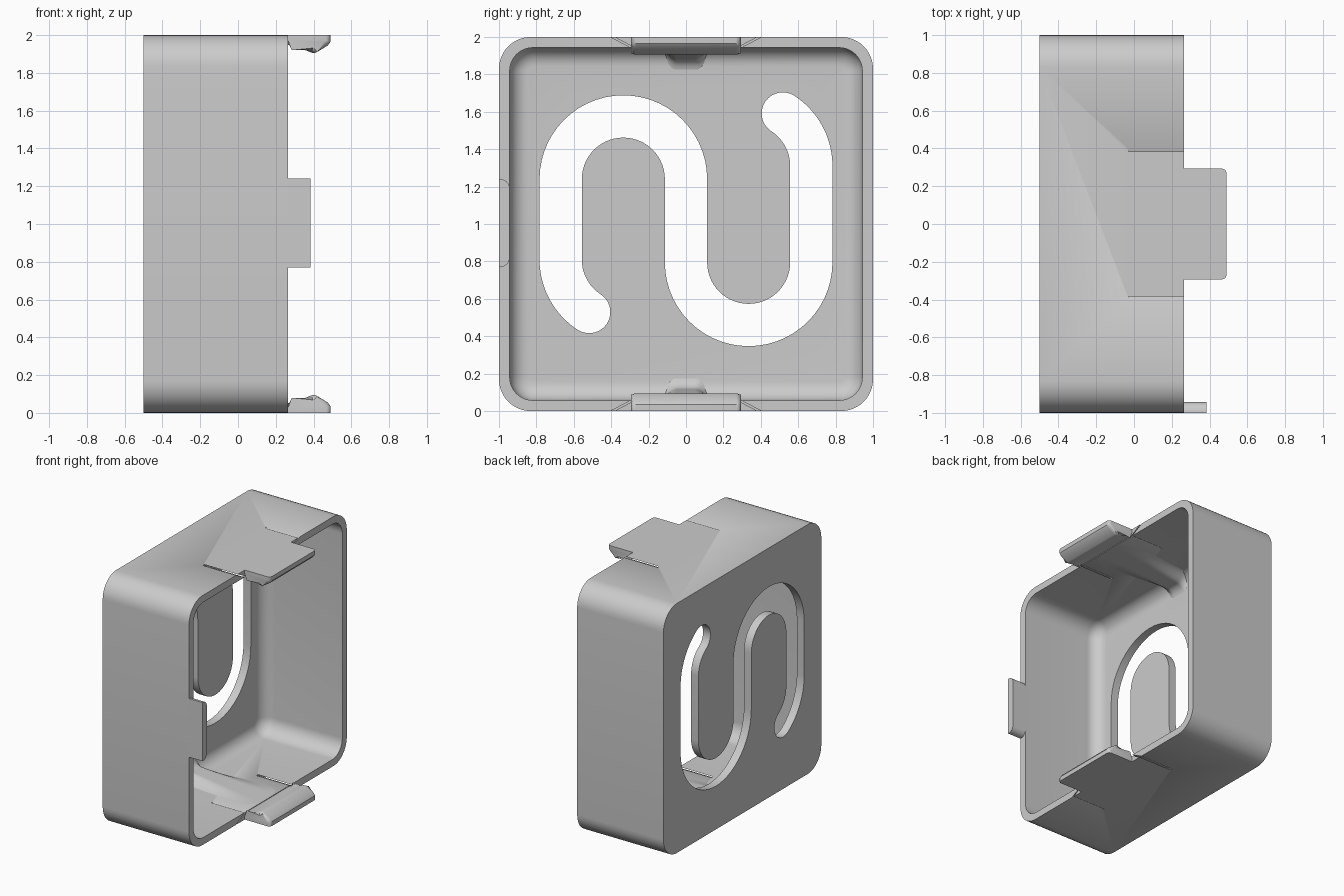
import bpy, bmesh, math
from math import sin, cos, radians

cube = bpy.data.objects.get("Cube")
if cube:
    bpy.data.objects.remove(cube, do_unlink=True)

grey = bpy.data.materials.new("light_grey")
grey.use_nodes = True
colour = (0.6, 0.6, 0.6, 1)
grey.diffuse_color = colour
grey.node_tree.nodes["Principled BSDF"].inputs["Base Color"].default_value = colour

BACK, FLOOR, RIM = -0.5, -0.435, 0.265
WALL = 0.057


def finish(name, bm, recalc=True):
    if recalc:
        bmesh.ops.recalc_face_normals(bm, faces=bm.faces)
    mesh = bpy.data.meshes.new(name)
    bm.to_mesh(mesh)
    bm.free()
    mesh.materials.append(grey)
    obj = bpy.data.objects.new(name, mesh)
    bpy.context.collection.objects.link(obj)
    return obj


def select(obj):
    bpy.ops.object.select_all(action='DESELECT')
    obj.select_set(True)
    bpy.context.view_layer.objects.active = obj


def smooth(obj, angle=30):
    select(obj)
    bpy.ops.object.shade_smooth_by_angle(angle=radians(angle))


def prism_mesh(section, a, b, axis):
    """Extrude a 2D section from a to b along x or y."""
    bm = bmesh.new()
    place = (lambda t, p: (t, *p)) if axis == 'x' else (lambda t, p: (p[0], t, p[1]))
    ends = [[bm.verts.new(place(t, p)) for p in section] for t in (a, b)]
    n = len(section)
    for end in ends:
        bm.faces.new(end)
    for i in range(n):
        j = (i + 1) % n
        bm.faces.new((ends[0][i], ends[0][j], ends[1][j], ends[1][i]))
    return bm


def arc(cu, cv, r, start, stop, steps):
    angles = [radians(start + (stop - start) * i / steps) for i in range(steps + 1)]
    return [(cu + r * cos(t), cv + r * sin(t)) for t in angles]


def rounded_square(half, r, steps=10):
    c = half - r
    pts = []
    for k, (u, v) in enumerate([(c, c), (-c, c), (-c, -c), (c, -c)]):
        pts += arc(u, 1 + v, r, 90 * k, 90 * k + 90, steps)
    return pts


def cut(obj, cutter):
    mod = obj.modifiers.new("cut", 'BOOLEAN')
    mod.operation = 'DIFFERENCE'
    mod.solver = 'EXACT'
    mod.object = cutter
    select(obj)
    bpy.ops.object.modifier_apply(modifier=mod.name)
    bpy.data.objects.remove(cutter, do_unlink=True)


# Open box: outer wall, rim, inner wall, floor fillet
inner, corner, fillet = 1 - WALL, 0.125, 0.1
rings = [(BACK, 1, 0.17), (RIM, 1, 0.17), (RIM, inner, corner)]
for i in range(9):
    t = radians(90 * i / 8)
    inset = fillet * (1 - cos(t))
    rings.append((FLOOR + fillet * (1 - sin(t)), inner - inset, corner - inset))
bm = bmesh.new()
loops = [[bm.verts.new((x, *p)) for p in rounded_square(h, r)] for x, h, r in rings]
for lo, hi in zip(loops, loops[1:]):
    for i in range(len(lo)):
        j = (i + 1) % len(lo)
        bm.faces.new((lo[i], lo[j], hi[j], hi[i]))
bm.faces.new(loops[0])
bm.faces.new(loops[-1])
box = finish("box_shell", bm)

# Winding slot through the floor
R, H, END = 0.335, 0.113, 57
bends = [(-R, 0.81, 180 + END, 180), (-R, 1.24, 180, 0),
         (R, 0.795, 180, 360), (R, 1.31, 0, END)]
left, right = [], []
for u, v, a0, a1 in bends:
    side = H if a1 < a0 else -H
    left += arc(u, v, R + side, a0, a1, 28)
    right += arc(u, v, R - side, a0, a1, 28)
tip_u, tip_v = R * cos(radians(END)), R * sin(radians(END))
end_cap = arc(R + tip_u, 1.31 + tip_v, H, END + 180, END, 14)[1:-1]
start_cap = arc(-R - tip_u, 0.81 - tip_v, H, END, END - 180, 14)[1:-1]
outline = left + end_cap + right[::-1] + start_cap
cut(box, finish("slot_cutter", prism_mesh(outline, BACK - 0.1, FLOOR + 0.1, 'x')))

# Slanted relief slits beside both clips
for up in (1, -1):
    for side in (1, -1):
        slit = [(0.43, 1.014), (0.41, 1.014), (0.25, 0.93), (0.27, 0.93)]
        section = [(side * y, 1 + up * z) for y, z in slit]
        cut(box, finish("slit_cutter", prism_mesh(section, -0.03, RIM + 0.05, 'x')))
smooth(box)

# Snap clips with a hooked inner face
hook = [(RIM, 1.0), (0.49, 1.0), (0.49, 0.965), (0.475, 0.945), (0.42, 0.911),
        (0.405, 0.905), (0.39, 0.907), (0.30, 0.945), (0.285, 0.948), (RIM, 0.948)]
for up, label in ((1, "top"), (-1, "bottom")):
    section = [(x, 1 + up * z) for x, z in hook]
    bm = prism_mesh(section, -0.293, 0.293, 'y')
    edges = []
    for e in bm.edges:
        a, b = (v.co for v in e.verts)
        on_end = abs(a.y - b.y) < 1e-5
        on_top = all(abs(abs(p.z - 1) - 1) < 1e-4 for p in (a, b))
        on_root = all(abs(p.x - RIM) < 1e-4 for p in (a, b))
        if on_end and not on_top and not on_root:
            edges.append(e)
    bmesh.ops.bevel(bm, geom=edges, offset=0.035, segments=5, profile=0.5,
                    affect='EDGES', clamp_overlap=True)
    smooth(finish(label + "_clip", bm), 35)

# Stiffening ribs: wide at the clip, narrow and flared at the floor
NX, NY, FLARE = 36, 40, 0.06


def rib_height(x, v):
    d = max(0.0, x - FLOOR)
    k = d / (RIM - FLOOR)
    lift = 0.068 * (1 - k) ** 1.1
    if d < FLARE:
        lift += FLARE - math.sqrt(FLARE ** 2 - (FLARE - d) ** 2)
    t = min(1.0, max(0.0, (abs(v) - 0.3) / 0.7))
    return WALL - 0.004 + (lift + 0.003) * (0.5 + 0.5 * cos(math.pi * t))


def rib_width(x):
    d = max(0.0, x - FLOOR)
    return 0.15 + 0.11 * d / (RIM - FLOOR) + 0.03 * math.exp(-d / 0.04)


for up, label in ((1, "top"), (-1, "bottom")):
    bm = bmesh.new()
    grid = []
    for i in range(NX + 1):
        x = FLOOR - 0.005 + (RIM - FLOOR) * (i / NX) ** 1.6
        row = []
        for j in range(NY + 1):
            v = 2 * j / NY - 1
            z = 1 + up * (1 - rib_height(x, v))
            row.append(bm.verts.new((x, v * rib_width(x), z)))
        grid.append(row)
    for i in range(NX):
        for j in range(NY):
            quad = [grid[i][j], grid[i + 1][j], grid[i + 1][j + 1], grid[i][j + 1]]
            bm.faces.new(quad if up < 0 else quad[::-1])
    smooth(finish(label + "_clip_rib", bm, recalc=False), 60)

# Locating tab on the front wall
y0, y1, z0, z1, r = -1.0, -1 + WALL, 0.77, 1.24, 0.05
section = ([(y0, z0)] + arc(y1 - r, z0 + r, r, -90, 0, 6)
           + arc(y1 - r, z1 - r, r, 0, 90, 6) + [(y0, z1)])
smooth(finish("front_tab", prism_mesh(section, RIM, 0.385, 'x')))
